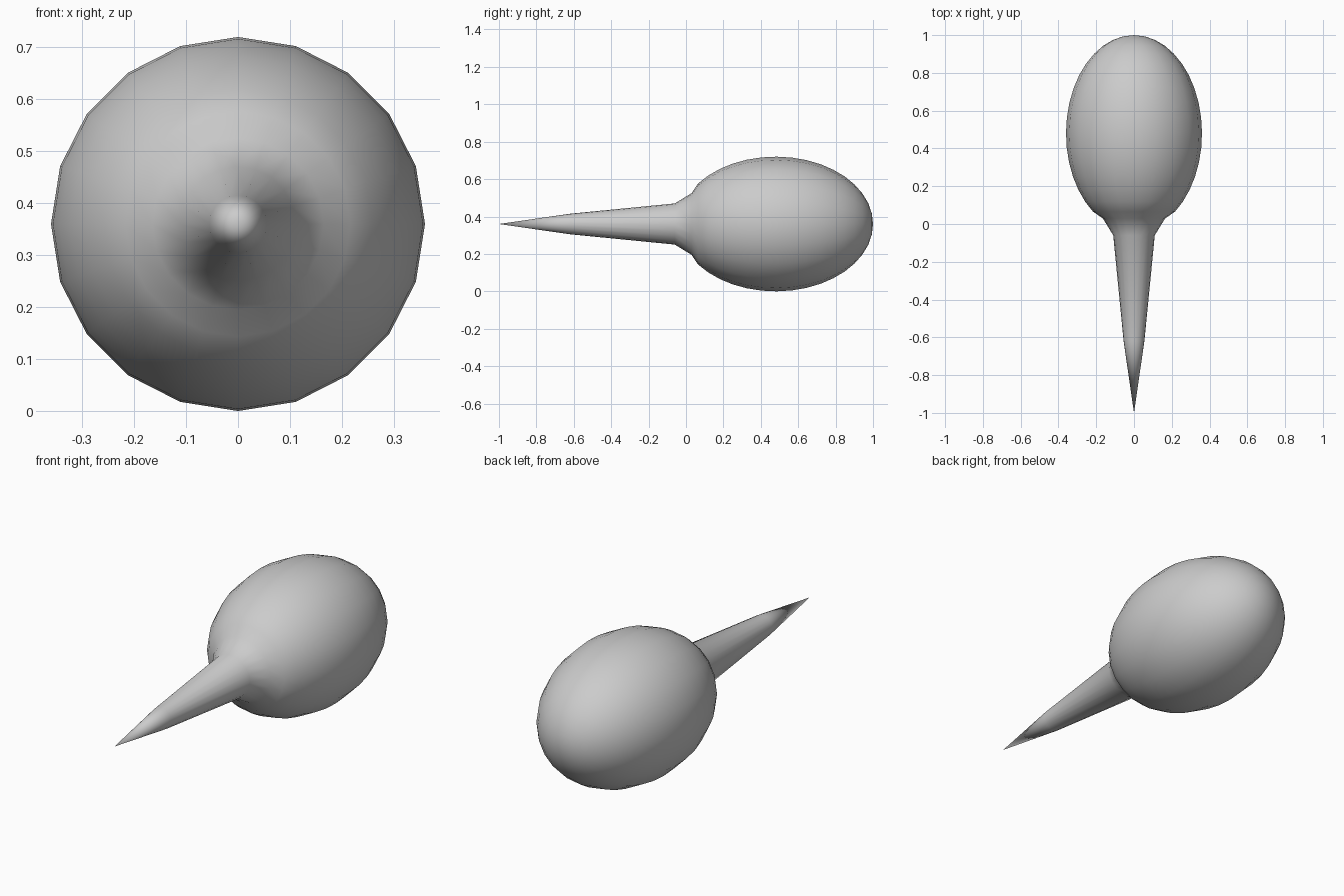
import bpy, bmesh
from math import sin, cos, pi, radians

if "Cube" in bpy.data.objects:
    bpy.data.objects.remove(bpy.data.objects["Cube"])

SIDES, CZ, R = 20, 0.36, 0.36

# Profile (y, radius): spike, flared collar, then egg-shaped bulb
profile = [(-0.62, 0.055), (-0.06, 0.11), (0.03, 0.165)]
STEPS = 16
START = radians(143)
for i in range(STEPS):
    a = START * (1 - i / STEPS)
    profile.append((0.48 + 0.52 * cos(a), R * sin(a)))

# Spin the profile around the y axis
bm = bmesh.new()
rings = [[bm.verts.new((r * sin(2 * pi * k / SIDES), y, CZ + r * cos(2 * pi * k / SIDES)))
          for k in range(SIDES)] for y, r in profile]
tip = bm.verts.new((0, -1, CZ))
end = bm.verts.new((0, 1, CZ))
for k in range(SIDES):
    n = (k + 1) % SIDES
    bm.faces.new((tip, rings[0][k], rings[0][n]))
    bm.faces.new((end, rings[-1][n], rings[-1][k]))
    for a, b in zip(rings, rings[1:]):
        bm.faces.new((a[k], b[k], b[n], a[n]))
bmesh.ops.recalc_face_normals(bm, faces=bm.faces[:])
for f in bm.faces:
    f.smooth = True

mesh = bpy.data.meshes.new("spiked_bulb")
bm.to_mesh(mesh)
bm.free()
bpy.context.collection.objects.link(bpy.data.objects.new("spiked_bulb", mesh))
